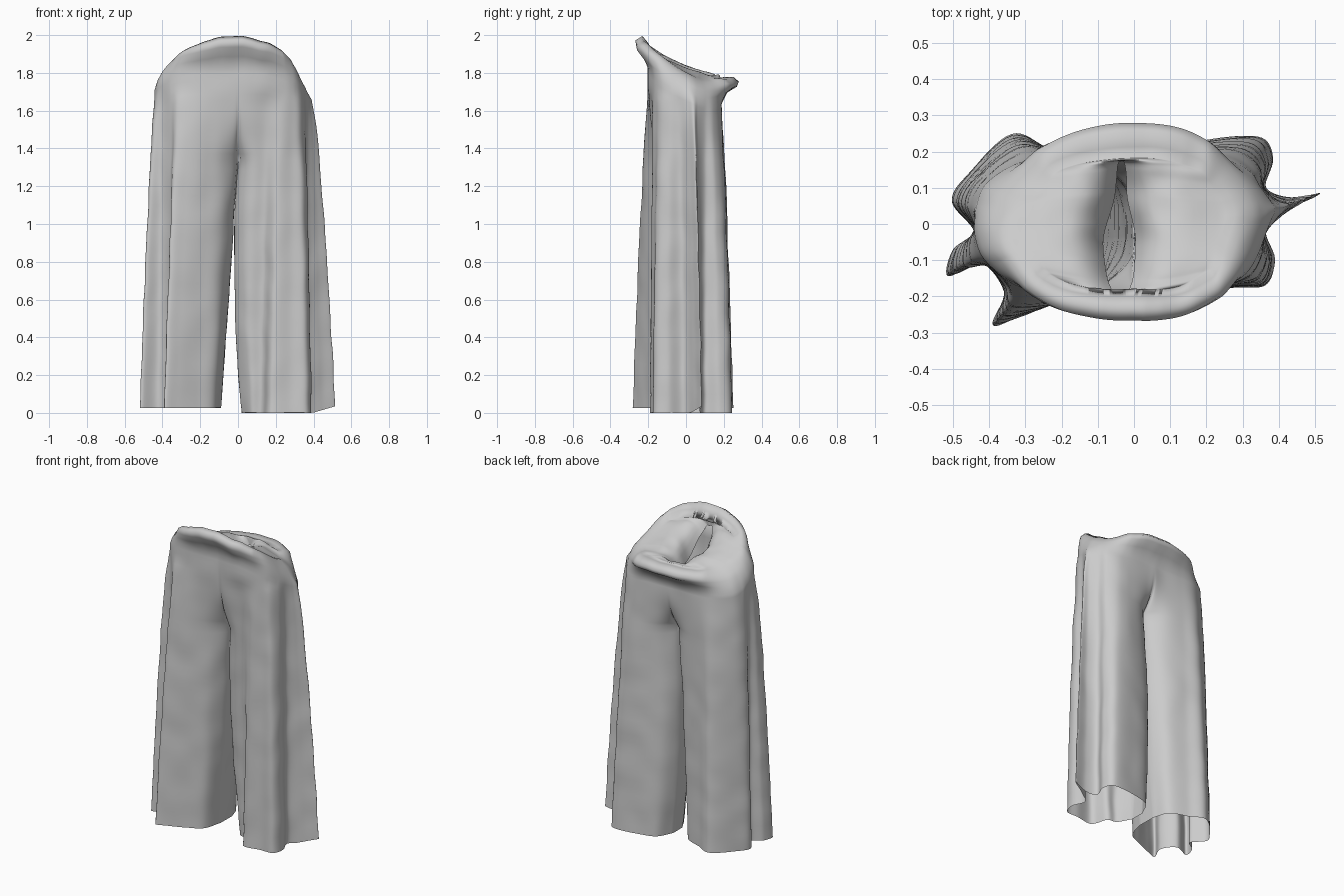
import bpy, bmesh
from mathutils import Vector, noise

if "Cube" in bpy.data.objects:
    bpy.data.objects.remove(bpy.data.objects["Cube"])

CROTCH = 1.34
# Matching cross-sections, running front centre -> outer side -> back centre
LEFT = dict(
    hem=[(-.09, -.05), (-.125, -.165), (-.22, -.215), (-.32, -.26), (-.39, -.28), (-.36, -.19), (-.42, -.11),
         (-.515, -.145), (-.50, -.07), (-.44, -.02), (-.505, .06), (-.46, .14), (-.34, .25), (-.24, .21),
         (-.13, .165), (-.09, .07)],
    hip=[(0, -.2), (-.06, -.203), (-.13, -.203), (-.22, -.198), (-.3, -.18), (-.35, -.155), (-.39, -.12),
         (-.42, -.085), (-.435, -.045), (-.44, 0), (-.43, .05), (-.40, .11), (-.3, .165), (-.18, .183),
         (-.07, .185), (0, .185)],
    floor=.03, bulge=0)
RIGHT = dict(
    hem=[(.02, .01), (.07, -.075), (.13, -.09), (.17, -.185), (.28, -.175), (.365, -.17), (.39, -.1), (.362, -.01),
         (.44, .047), (.515, .085), (.43, .072), (.362, .1), (.385, .18), (.35, .24), (.22, .235),
         (.08, .2), (.02, .1)],
    hip=[(0, -.2), (.07, -.202), (.15, -.198), (.24, -.175), (.285, -.155), (.315, -.13), (.34, -.09), (.36, -.04),
         (.372, 0), (.377, .03), (.372, .06), (.35, .1), (.31, .135), (.24, .165), (.16, .18),
         (.07, .185), (0, .185)],
    floor=.004, bulge=.03)


def sample(points, n):
    """Smooth curve through 2D points, n + 1 samples."""
    p = [Vector(q) for q in points]
    p = [2 * p[0] - p[1]] + p + [2 * p[-1] - p[-2]]
    out = []
    for k in range(n + 1):
        s = k / n * (len(points) - 1)
        i = min(int(s), len(points) - 2)
        t = s - i
        a, b, c, d = p[i:i + 4]
        out.append(.5 * (2 * b + (c - a) * t + (2 * a - 5 * b + 4 * c - d) * t * t
                         + (3 * b - a - 3 * c + d) * t ** 3))
    return out


def loft(bm, rows):
    grid = [[bm.verts.new(co) for co in r] for r in rows]
    for r0, r1 in zip(grid, grid[1:]):
        for i in range(len(r0) - 1):
            bm.faces.new((r0[i], r0[i + 1], r1[i + 1], r1[i]))


def droop(x):
    """The shoulders of the waist sag, more on the right."""
    return max(0, x - .14) * .23 + max(0, -x - .3) * .2


def outer_row(side, hem, hip, k):
    """k: 0..1 from hem to crotch, 1..2 from crotch to hip line."""
    row, n = [], len(hip) - 1
    cleft = 1 if k <= 1 else (2 - k) ** 3
    for i, (a, b) in enumerate(zip(hem, hip)):
        if k <= 1:
            z = side['floor'] + k * (CROTCH - side['floor'])
        else:
            z = CROTCH + (k - 1) * (1.73 - .5 * b.y - droop(b.x) - CROTCH)
        # near the centre the cloth rounds inward to the crotch
        r = max(0, 1 - abs(b.x) / .19)
        b = Vector((b.x, b.y * (1 - .8 * cleft * (1 - (1 - r * r) ** .5))))
        w_out = max(0, 1 - z / 1.7) ** .6
        w_in = max(0, 1 - k)
        edge = max(0, 1 - min(i, n - i) / (.15 * n))
        edge = edge * edge * (3 - 2 * edge)
        p = b.lerp(a, w_out * (1 - edge) + w_in * edge)
        if k < 1:
            p.x -= side['bulge'] * 4 * k * (1 - k) * edge
            z += max(0, p.x - .4) * .3 * (1 - k)
        row.append(Vector((p.x, p.y, z)))
    return row


def waist_rows(hip):
    """Rolled waist lip, then the collapsed top sinking into a slot."""
    # (front dy, front z, back dy, back z, side inset, side z)
    lips = [(-.02, 1.89, .035, 1.70, .012, .04), (-.06, 1.94, .085, 1.73, .03, .075),
            (-.065, 1.975, .095, 1.755, .05, .10), (-.03, 1.998, .07, 1.78, .075, .12),
            (.0, 1.96, .03, 1.78, .1, .135), (.02, 1.91, .0, 1.775, .125, .145)]
    rows = []
    for fy, fz, by, bz, inset, sz in lips:
        row = []
        for p in hip:
            f = max(0, 1 - (p.x / .4) ** 2) * min(1, abs(p.y) / .17) ** 2
            side_z = min(1.73 - .5 * p.y + sz, 1.86 - .33 * p.y) - droop(p.x)
            q = p * (1 - inset / max(p.length, .1))
            dy, z = (fy, fz) if p.y < 0 else (by, bz)
            if p.y < 0:
                z -= .2 * max(0, abs(p.x + .03) - .06)
            z += .008 * noise.noise((p.x * 14, p.y * 6, 1))
            row.append(Vector((q.x * (1 - f) + p.x * f, q.y * (1 - f) + (p.y + dy) * f,
                               side_z * (1 - f) + z * f)))
        rows.append(row)
    start = rows[-1]
    for j in range(1, 13):
        s = j / 12
        row = []
        for p, a in zip(hip, start):
            t = min(1, max(0, (p.y + .06) / .16))
            width = .11 - .07 * t * t * (3 - 2 * t)
            slot = Vector((-.035 + width * p.x, .95 * p.y))
            xy = a.xy.lerp(slot, s)
            plane = 1.85 - .33 * xy.y - droop(xy.x)
            z = a.z * (1 - s) + plane * s + .03 * s * (1 - s)
            z -= .14 * s ** 5 * max(0, 1 - (xy.y / .22) ** 2)
            z += .02 * s * noise.noise((xy.x * 12, xy.y * 12, 3))
            row.append(Vector((xy.x, xy.y, z)))
        rows.append(row)
    return rows


bm = bmesh.new()
heights = [i / 28 for i in range(29)] + [1 + i / 14 for i in range(1, 15)]
for side in (LEFT, RIGHT):
    # outside of leg, hip and waist
    hem, hip = sample(side['hem'], 120), sample(side['hip'], 120)
    rows = [outer_row(side, hem, hip, k) for k in heights]
    loft(bm, rows + waist_rows(hip))
    # inside of leg closing up to the crotch
    inner = []
    for k, r in zip(heights[:29], rows):
        row = []
        for i in range(11):
            v = i / 10
            p = r[0].lerp(r[-1], v)
            p.z -= .02 * k * 4 * v * (1 - v)
            row.append(p)
        inner.append(row)
    loft(bm, inner)

bmesh.ops.remove_doubles(bm, verts=bm.verts, dist=.0006)
# soft cloth ripples
for v in bm.verts:
    d = noise.noise_vector(v.co * 7) * .005
    v.co += Vector((d.x, d.y, d.z * .3))
low = min(v.co.z for v in bm.verts)
for v in bm.verts:
    v.co.z -= low
bmesh.ops.recalc_face_normals(bm, faces=bm.faces)
mesh = bpy.data.meshes.new("wide_trousers")
bm.to_mesh(mesh)
bm.free()
mesh.shade_smooth()
bpy.context.collection.objects.link(bpy.data.objects.new("wide_trousers", mesh))
